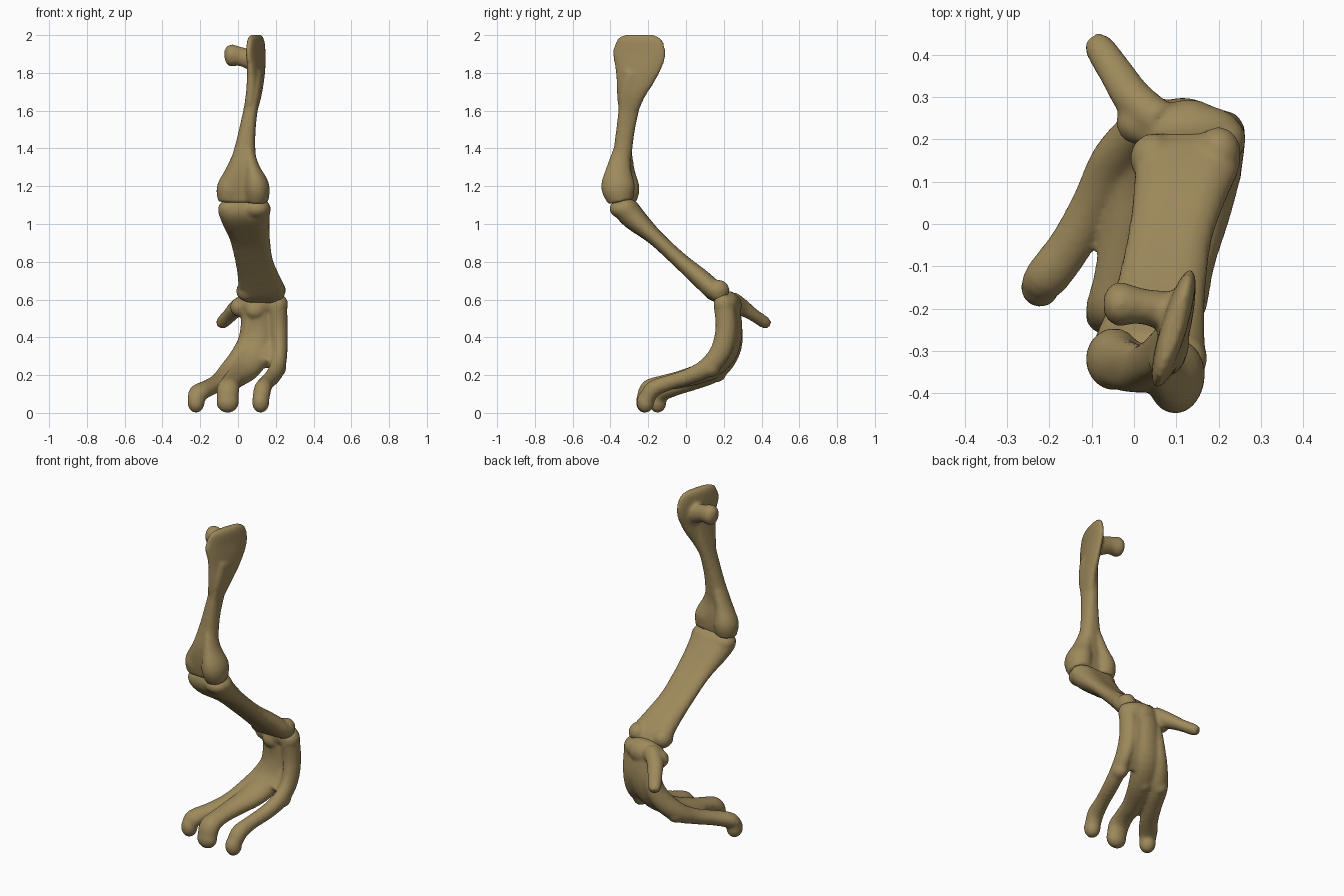
import bpy, bmesh, math
from mathutils import Vector, Matrix

bone = bpy.data.materials.new("aged bone")
bone.diffuse_color = (0.34, 0.25, 0.105, 1)


def tube(bm, rings, groove=0.0, side=(1, 0, 0), n=20, steps=4):
    """Loft ellipses (x, y, z, half width, half depth) along a smooth path."""
    R = [Vector(r) for r in rings]
    pts = []
    for i in range(len(R) - 1):
        p0, p1, p2, p3 = R[max(i - 1, 0)], R[i], R[i + 1], R[min(i + 2, len(R) - 1)]
        for s in range(steps):
            t = s / steps
            pts.append(0.5 * (2 * p1 + (p2 - p0) * t + (2 * p0 - 5 * p1 + 4 * p2 - p3) * t * t
                              + (3 * p1 - p0 - 3 * p2 + p3) * t ** 3))
    pts.append(R[-1])
    loops = []
    for i, p in enumerate(pts):
        c = Vector(p[:3])
        t = (Vector(pts[min(i + 1, len(pts) - 1)][:3]) - Vector(pts[max(i - 1, 0)][:3])).normalized()
        u = Vector(side)
        u = (u - t * u.dot(t)).normalized()
        v = t.cross(u)
        loop = []
        for k in range(n):
            a = 2 * math.pi * k / n
            dent = 1 - groove * abs(math.sin(a)) ** 6
            loop.append(bm.verts.new(c + u * p[3] * math.cos(a) + v * p[4] * math.sin(a) * dent))
        loops.append(loop)
    for a, b in zip(loops, loops[1:]):
        for k in range(n):
            bm.faces.new((a[k], a[(k + 1) % n], b[(k + 1) % n], b[k]))
    bm.faces.new(loops[0])
    bm.faces.new(loops[-1])


def blob(bm, c, r):
    m = Matrix.Translation(c) @ Matrix.Diagonal((*r, 1))
    bmesh.ops.create_uvsphere(bm, u_segments=20, v_segments=12, radius=1, matrix=m)


def finish(bm, name):
    """Fuse the overlapping shapes into one smooth bone."""
    bmesh.ops.recalc_face_normals(bm, faces=bm.faces)
    me = bpy.data.meshes.new(name)
    bm.to_mesh(me)
    bm.free()
    me.materials.append(bone)
    ob = bpy.data.objects.new(name, me)
    bpy.context.collection.objects.link(ob)
    rm = ob.modifiers.new("fuse", 'REMESH')
    rm.mode = 'VOXEL'
    rm.voxel_size = 0.01
    rm.use_smooth_shade = True
    sm = ob.modifiers.new("soften", 'SMOOTH')
    sm.factor = 0.5
    sm.iterations = 4


# Thigh bone: skewed upper crest, shaft, ball head, two knee knuckles
bm = bmesh.new()
tube(bm, [(0.094, -0.248, 2.0, 0.016, 0.085), (0.094, -0.248, 1.975, 0.028, 0.125),
          (0.094, -0.248, 1.90, 0.032, 0.148), (0.095, -0.262, 1.81, 0.034, 0.122),
          (0.085, -0.29, 1.70, 0.036, 0.083), (0.07, -0.304, 1.62, 0.035, 0.06)],
     side=(1, -0.3, 0))
tube(bm, [(0.098, -0.27, 1.80, 0.034, 0.07), (0.085, -0.29, 1.70, 0.038, 0.075),
          (0.066, -0.304, 1.60, 0.038, 0.063),
          (0.05, -0.32, 1.50, 0.044, 0.057), (0.037, -0.333, 1.40, 0.056, 0.057),
          (0.028, -0.345, 1.30, 0.08, 0.062), (0.024, -0.34, 1.22, 0.12, 0.066),
          (0.024, -0.335, 1.15, 0.12, 0.06), (0.024, -0.335, 1.11, 0.095, 0.05)], groove=0.15)
tube(bm, [(0.10, -0.21, 1.86, 0.05, 0.06), (0.02, -0.195, 1.885, 0.042, 0.05),
          (-0.03, -0.19, 1.892, 0.052, 0.058), (-0.056, -0.19, 1.895, 0.044, 0.05),
          (-0.071, -0.19, 1.895, 0.02, 0.024)], side=(0, 1, 0))
tube(bm, [(0.01, -0.325, 1.38, 0.03, 0.04), (-0.025, -0.325, 1.28, 0.042, 0.055),
          (-0.047, -0.32, 1.19, 0.066, 0.074), (-0.047, -0.32, 1.12, 0.057, 0.06)])
tube(bm, [(0.05, -0.335, 1.42, 0.025, 0.04), (0.072, -0.355, 1.3, 0.042, 0.064),
          (0.098, -0.36, 1.2, 0.068, 0.09), (0.098, -0.345, 1.12, 0.062, 0.068)])
finish(bm, "thigh_bone")

# Shin bone: broad grooved blade with knuckles at the ankle
bm = bmesh.new()
tube(bm, [(0.03, -0.335, 1.13, 0.11, 0.045), (0.033, -0.32, 1.085, 0.14, 0.08),
          (0.04, -0.275, 1.03, 0.13, 0.078), (0.062, -0.165, 0.93, 0.108, 0.053),
          (0.085, -0.03, 0.805, 0.10, 0.052), (0.11, 0.08, 0.71, 0.112, 0.062),
          (0.125, 0.15, 0.645, 0.127, 0.063), (0.125, 0.195, 0.605, 0.11, 0.045)], groove=0.2)
blob(bm, (0.045, 0.155, 0.645), (0.055, 0.06, 0.055))
blob(bm, (0.20, 0.17, 0.65), (0.053, 0.06, 0.055))
blob(bm, (-0.035, -0.31, 1.08), (0.072, 0.068, 0.052))
blob(bm, (0.098, -0.335, 1.08), (0.072, 0.07, 0.052))
finish(bm, "shin_bone")

# Foot: ankle knobs, heel spur, three fused metatarsals ending in toes
bm = bmesh.new()
blob(bm, (0.125, 0.222, 0.58), (0.13, 0.065, 0.065))
for c, r in [((0.09, 0.195, 0.545), (0.055, 0.045, 0.05)),
             ((0.01, 0.24, 0.56), (0.052, 0.052, 0.052)),
             ((0.215, 0.20, 0.575), (0.05, 0.055, 0.055)),
             ((0.13, 0.25, 0.57), (0.07, 0.045, 0.06))]:
    blob(bm, c, r)
tube(bm, [(0.06, 0.24, 0.59, 0.05, 0.055), (0.0, 0.295, 0.56, 0.047, 0.045),
          (-0.04, 0.355, 0.52, 0.042, 0.034), (-0.08, 0.415, 0.48, 0.036, 0.032),
          (-0.094, 0.438, 0.465, 0.024, 0.022)])
# web joining the metatarsals
tube(bm, [(0.14, 0.225, 0.55, 0.10, 0.045), (0.14, 0.235, 0.42, 0.11, 0.045),
          (0.125, 0.20, 0.32, 0.11, 0.045), (0.11, 0.155, 0.265, 0.09, 0.04)])
outer = [(0.21, 0.20, 0.58, 0.05, 0.055), (0.215, 0.212, 0.45, 0.048, 0.056),
         (0.22, 0.185, 0.33, 0.042, 0.056), (0.21, 0.115, 0.245, 0.042, 0.05),
         (0.185, 0.02, 0.195, 0.042, 0.043), (0.152, -0.09, 0.16, 0.04, 0.04),
         (0.13, -0.175, 0.125, 0.046, 0.045), (0.12, -0.215, 0.06, 0.044, 0.04)]
middle = [(0.11, 0.225, 0.56, 0.07, 0.06), (0.115, 0.237, 0.43, 0.085, 0.062),
          (0.085, 0.205, 0.31, 0.085, 0.062), (0.035, 0.11, 0.225, 0.078, 0.055),
          (-0.015, -0.02, 0.18, 0.062, 0.047), (-0.04, -0.13, 0.155, 0.056, 0.042),
          (-0.053, -0.195, 0.125, 0.06, 0.05), (-0.055, -0.218, 0.06, 0.057, 0.045)]
inner = [(0.06, 0.23, 0.54, 0.04, 0.05), (0.05, 0.242, 0.40, 0.045, 0.06),
         (0.01, 0.215, 0.30, 0.052, 0.06), (-0.045, 0.148, 0.218, 0.058, 0.055),
         (-0.095, 0.05, 0.168, 0.052, 0.044), (-0.15, -0.05, 0.135, 0.052, 0.042),
         (-0.208, -0.128, 0.105, 0.053, 0.044), (-0.222, -0.15, 0.06, 0.044, 0.035)]
for digit, width in ((outer, 0.046), (middle, 0.06), (inner, 0.046)):
    tube(bm, digit)
    x, y, z = digit[-1][:3]
    blob(bm, (x, y, 0.058), (width, 0.047, 0.058))          # rounded toe tip
    x, y, z = digit[3][:3]
    blob(bm, (x, y + 0.012, z - 0.006), (0.046, 0.055, 0.05))  # knuckle
finish(bm, "foot")
